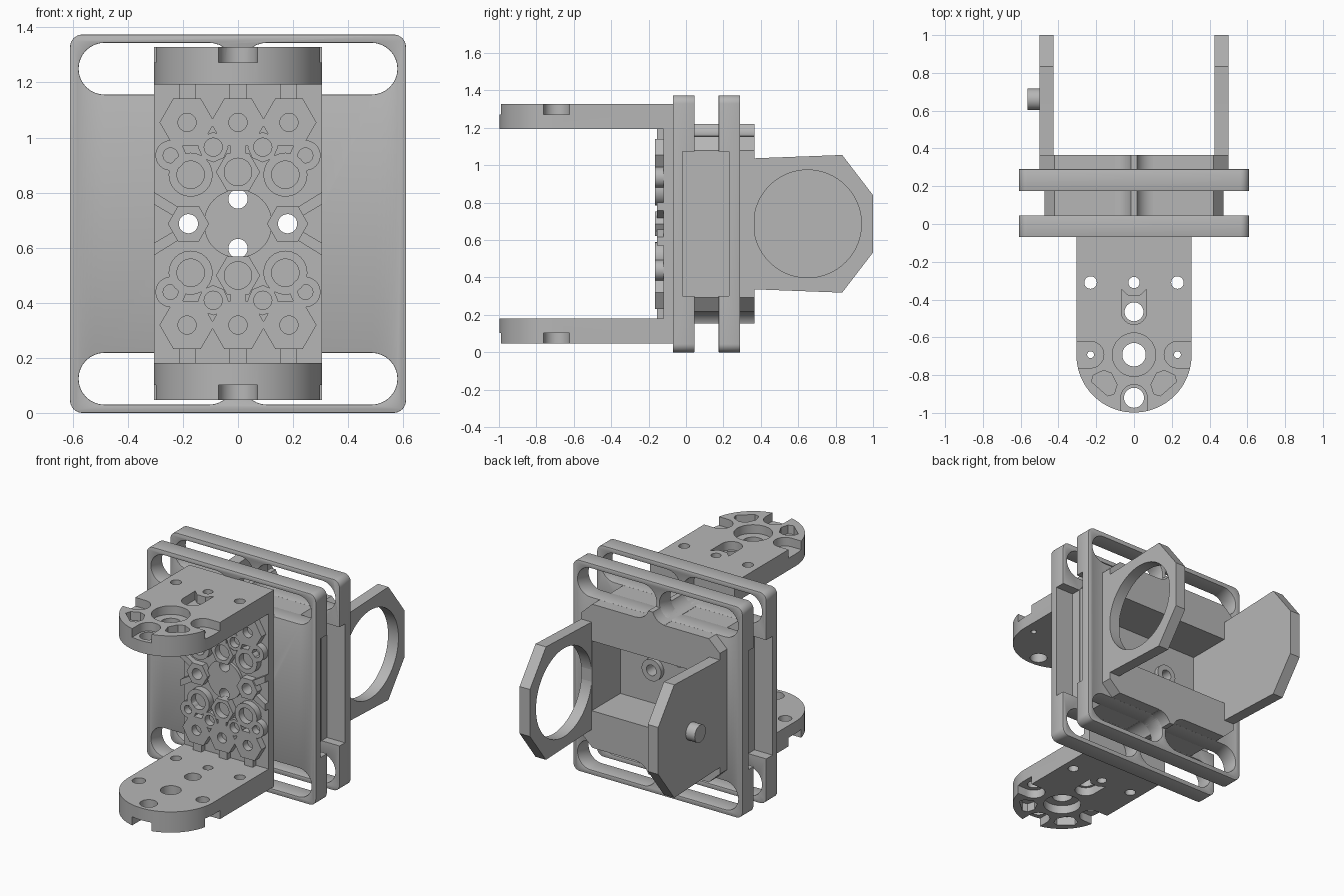
import bpy, bmesh, math
from mathutils import Vector

if "Cube" in bpy.data.objects:
    bpy.data.objects.remove(bpy.data.objects["Cube"])

grey = bpy.data.materials.new("light grey")
grey.use_nodes = True
grey.diffuse_color = (0.47, 0.47, 0.47, 1)
grey.node_tree.nodes["Principled BSDF"].inputs["Base Color"].default_value = grey.diffuse_color

MID = 0.687                      # height of the mirror plane
AXES = {"x": lambda u, v, w: (w, u, v),
        "y": lambda u, v, w: (u, w, v),
        "z": lambda u, v, w: (u, v, w)}


def prism(name, pts, a, b, axis):
    """Extrude a 2D outline from a to b along an axis."""
    place, bm = AXES[axis], bmesh.new()
    lo, hi = ([bm.verts.new(place(u, v, w)) for u, v in pts] for w in (a, b))
    bm.faces.new(lo)
    bm.faces.new(hi)
    n = len(pts)
    for i in range(n):
        j = (i + 1) % n
        bm.faces.new((lo[i], lo[j], hi[j], hi[i]))
    bmesh.ops.recalc_face_normals(bm, faces=bm.faces)
    mesh = bpy.data.meshes.new(name)
    bm.to_mesh(mesh)
    bm.free()
    mesh.materials.append(grey)
    obj = bpy.data.objects.new(name, mesh)
    bpy.context.scene.collection.objects.link(obj)
    return obj


def apply(obj, mod):
    bpy.context.view_layer.objects.active = obj
    bpy.ops.object.modifier_apply(modifier=mod.name)


def cut(obj, pts, a, b, axis):
    """Subtract an extruded outline from an object."""
    cutter = prism("cutter", pts, a, b, axis)
    cutter.hide_render = True
    mod = obj.modifiers.new("cut", "BOOLEAN")
    mod.operation, mod.solver, mod.object = "DIFFERENCE", "EXACT", cutter
    apply(obj, mod)
    bpy.data.objects.remove(cutter)


def arc(u, v, r, start, end, n):
    angles = [math.radians(start + (end - start) * i / n) for i in range(n + 1)]
    return [(u + r * math.cos(t), v + r * math.sin(t)) for t in angles]


def circle(u, v, r, n=32):
    return arc(u, v, r, 0, 360, n)[:-1]


def rect(u0, u1, v0, v1, r=0):
    if not r:
        return [(u0, v0), (u1, v0), (u1, v1), (u0, v1)]
    n = 8
    return (arc(u1 - r, v1 - r, r, 0, 90, n) + arc(u0 + r, v1 - r, r, 90, 180, n)
            + arc(u0 + r, v0 + r, r, 180, 270, n) + arc(u1 - r, v0 + r, r, 270, 360, n))


def pill(u0, u1, v, r):
    return arc(u1, v, r, -90, 90, 16) + arc(u0, v, r, 90, 270, 16)


def flip(pts):
    return [(u, 2 * MID - v) for u, v in pts]


SLOTS = []
for s in (-1, 1):
    ends = sorted((s * 0.105, s * 0.485))
    for z in (1.25, 2 * MID - 1.25):
        SLOTS.append(pill(*ends, z, 0.094))
THROUGH = [(0, MID + 0.09), (0, MID - 0.09), (0.18, MID), (-0.18, MID)]
WINDOW = rect(-0.424, 0.424, 0.46, 0.915)

# Pair of rounded plates with strap slots
for name, y0, y1 in (("front_plate", -0.07, 0.045), ("rear_plate", 0.175, 0.29)):
    plate = prism(name, rect(-0.61, 0.61, 0, 1.374, 0.045), y0, y1, "y")
    for slot in SLOTS:
        cut(plate, slot, -0.2, 0.5, "y")
    bevel = plate.modifiers.new("soft edges", "BEVEL")
    bevel.width, bevel.segments = 0.01, 2
    bevel.limit_method, bevel.angle_limit = "ANGLE", math.radians(60)
    apply(plate, bevel)
    # side grooves between the plates
    for s in (-1, 1):
        cut(plate, rect(*sorted((s * 0.48, s * 0.7)), 0.3, 1.074), -0.02, 0.23, "y")
    if name == "rear_plate":
        cut(plate, WINDOW, 0.1, 0.5, "y")
    else:
        for x, z in THROUGH:
            cut(plate, circle(x, z, 0.035), -0.2, 0.2, "y")


# Central body with chamfered corners and a cusp between the slots
def body_outline(w):
    upper = [(w, 1.08), (0.42, 1.155), (0.1, 1.155), (0.1, 1.22)]
    top = upper + [(-u, v) for u, v in reversed(upper)]
    return top + list(reversed(flip(top)))


for name, w, y0, y1 in (("core_body", 0.475, -0.06, 0.28), ("rear_body", 0.5, 0.28, 0.365)):
    body = prism(name, body_outline(w), y0, y1, "y")
    for slot in SLOTS:
        cut(body, slot, -0.2, 0.5, "y")
    cut(body, WINDOW, 0.07, 0.5, "y")
    if name == "core_body":
        for x, z in THROUGH:
            cut(body, circle(x, z, 0.035), -0.2, 0.2, "y")

# Collars around the screw holes inside the recess
for s in (-1, 1):
    collar = prism("inner_collar", circle(s * 0.18, MID, 0.07), 0.06, 0.1, "y")
    cut(collar, circle(s * 0.18, MID, 0.035), 0, 0.2, "y")

# Rear arms: one solid with a peg, one with a round opening
arm_top = [(0.28, 1.037), (0.36, 1.037), (0.835, 1.055), (1.0, 0.84)]
arm = arm_top + list(reversed(flip(arm_top)))
prism("right_arm", arm, -0.5, -0.425, "x")
ring_arm = prism("left_arm", arm, 0.425, 0.5, "x")
cut(ring_arm, circle(0.65, MID, 0.288, 64), 0.3, 0.6, "x")
prism("arm_peg", circle(0.66, MID, 0.057), -0.565, -0.49, "x")

# Front bracket wall
wall = prism("bracket_wall", rect(-0.305, 0.305, 0.06, 1.31), -0.12, -0.065, "y")
for x, z in THROUGH:
    cut(wall, circle(x, z, 0.035), -0.3, 0, "y")

# Horns with screw holes and weight-saving pockets on the outer face
horn_outline = [(0.305, -0.065)] + arc(0, -0.693, 0.305, 0, -180, 40) + [(-0.305, -0.065)]
for name, side in (("upper_horn", 1), ("lower_horn", -1)):
    def h(z):
        return MID + side * (z - MID)
    horn = prism(name, horn_outline, h(1.193), h(1.328), "z")
    side_r = 0.018 if side > 0 else 0.04
    for x, y, r in ((0, -0.31, 0.03), (0.23, -0.31, 0.033), (-0.23, -0.31, 0.033),
                    (0, -0.465, 0.05), (0, -0.692, 0.062), (0, -0.92, 0.053),
                    (0.23, -0.692, side_r), (-0.23, -0.692, side_r)):
        cut(horn, circle(x, y, r), h(1.1), h(1.4), "z")
    pockets = [circle(0, -0.692, 0.115, 40),
               [(v, u) for u, v in pill(-1.1, -0.92, 0, 0.07)],
               arc(0, -0.465, 0.067, 180, 360, 12) + [(0.067, -0.345), (0.03, -0.38),
                                                     (-0.03, -0.38), (-0.067, -0.345)]]
    for s in (-1, 1):
        pockets.append(pill(*sorted((s * 0.23, s * 0.4)), -0.692, 0.07))
        pockets.append([(s * u, v) for u, v in ((0.09, -0.85), (0.12, -0.79), (0.16, -0.775),
                        (0.215, -0.8), (0.225, -0.835), (0.14, -0.91), (0.105, -0.9))])
    for pocket in pockets:
        cut(horn, pocket, h(1.272), h(1.4), "z")

# Raised honeycomb bosses on the bracket wall, repeated above and below the middle
BOSSES = [("hex_boss", 0, 0.368, 0.1, 6, 0.033), ("small_boss", 0.09, 0.278, 0.055, 8, 0.033),
          ("edge_boss", 0.245, 0.248, 0.055, 24, 0.027), ("round_boss", 0.172, 0.178, 0.08, 24, 0.05),
          ("inner_boss", 0, 0.188, 0.08, 6, 0.05), ("hex_boss", 0.185, 0.368, 0.1, 6, 0.033)]


def boss(name, x, z, r, sides, hole):
    part = prism(name, circle(x, z, r, sides), -0.165, -0.11, "y")
    cut(part, circle(x, z, hole, 24), -0.3, 0, "y")


for up in (-1, 1):
    for name, x, dz, r, sides, hole in BOSSES:
        for s in ((-1, 1) if x else (1,)):
            boss(name, s * x, MID + up * dz, r, sides, hole)
    prism("square_key", rect(-0.028, 0.028, *sorted((MID + up * 0.25, MID + up * 0.305))),
          -0.165, -0.11, "y")
    # ribs from the outer bosses to the horns
    for x in (-0.185, 0, 0.185):
        prism("short_rib", rect(x - 0.03, x + 0.03, *sorted((MID + up * 0.45, MID + up * 0.51))),
              -0.155, -0.11, "y")
for s in (-1, 1):
    boss("middle_boss", s * 0.18, MID, 0.075, 6, 0.035)
    # diagonal ribs from the middle bosses to the wall edges
    for up in (-1, 1):
        rib = [(s * u, MID + up * v) for u, v in ((0.2, 0.05), (0.22, 0.02), (0.305, 0.07), (0.305, 0.115))]
        prism("diagonal_rib", rib, -0.155, -0.11, "y")

# Centre disc
disc = prism("centre_disc", circle(0, MID, 0.124, 48), -0.14, -0.11, "y")
for x, z in THROUGH:
    cut(disc, circle(x, z, 0.035), -0.3, 0, "y")

# Smooth round walls, keep edges sharp
for obj in bpy.context.scene.objects:
    obj.select_set(obj.type == "MESH")
bpy.context.view_layer.objects.active = wall
bpy.ops.object.shade_smooth_by_angle(angle=math.radians(30))
